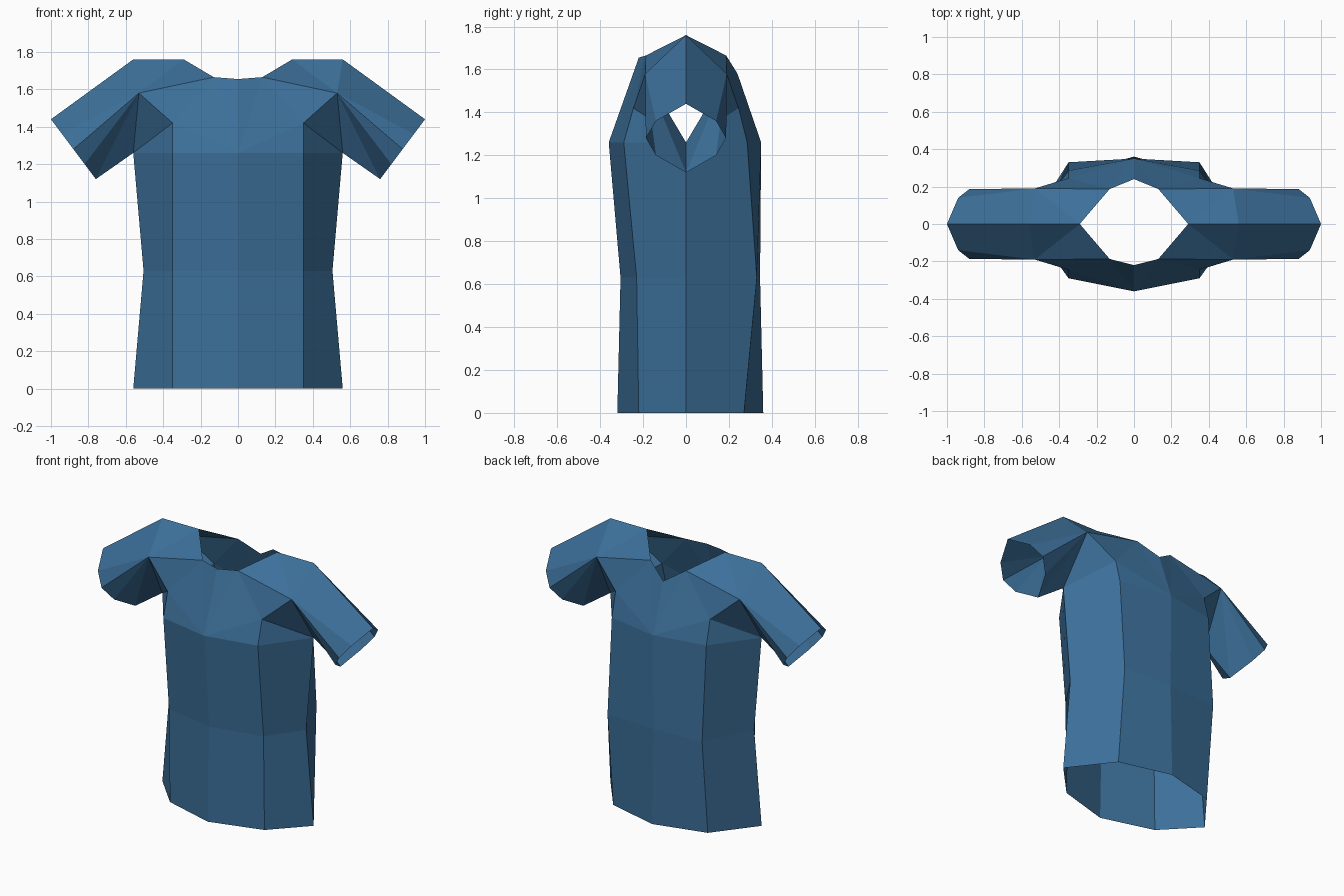
import bpy, bmesh

if "Cube" in bpy.data.objects:
    bpy.data.objects.remove(bpy.data.objects["Cube"])

blue = bpy.data.materials.new("denim blue")
blue.diffuse_color = (0.045, 0.16, 0.32, 1)
blue.use_nodes = True
blue.node_tree.nodes["Principled BSDF"].inputs["Base Color"].default_value = blue.diffuse_color

bm = bmesh.new()


def vert(x, y, z):
    return bm.verts.new((x, y, z))


def face(*vs):
    bm.faces.new(vs)


# Torso rings, right half only: (z, side x, front centre y, front corner y, back corner y, back centre y)
rings = []
for z, x, fc, fk, bk, bc in [(0, 0.56, -0.32, -0.22, 0.27, 0.36),
                             (0.63, 0.505, -0.305, -0.23, 0.33, 0.345),
                             (1.26, 0.56, -0.36, -0.29, 0.285, 0.35)]:
    rings.append([vert(0, fc, z), vert(0.35, fk, z), vert(x, 0, z),
                  vert(0.35, bk, z), vert(0, bc, z)])
for low, high in zip(rings, rings[1:]):
    for i in range(4):
        face(low[i], low[i + 1], high[i + 1], high[i])

# Sleeve cuff ring, from top to bottom and back up
cuff = []
for t, y in [(0, 0), (0.25, -0.14), (0.5, -0.187), (0.75, -0.14), (1, 0),
             (0.75, 0.14), (0.5, 0.187), (0.25, 0.14)]:
    cuff.append(vert(1.0 - 0.24 * t, y, 1.44 - 0.32 * t))

# Shoulder line and armpit, shared by front and back
neck_side, shoulder = vert(0.29, 0, 1.76), vert(0.56, 0, 1.76)
chest = rings[2]
armpit = chest[2]

# Yoke and sleeve for front (s = -1) and back (s = 1)
for s, neck_y, neck_z, mid, corner, order in [
        (-1, 0.22, 1.655, chest[0], chest[1], [0, 1, 2, 3, 4]),
        (1, 0.24, 1.58, chest[4], chest[3], [0, 7, 6, 5, 4])]:
    neck_mid = vert(0, s * neck_y, neck_z)
    neck = vert(0.13, s * 0.187, 1.665)
    fold = vert(0.35, s * 0.245, 1.42)
    arm = vert(0.53, s * 0.19, 1.58)
    c = [cuff[i] for i in order]
    face(neck_side, neck, arm)
    face(neck_side, arm, shoulder)
    face(neck, fold, arm)
    face(neck, neck_mid, mid)
    face(neck, mid, fold)
    face(mid, corner, fold)
    face(fold, corner, armpit)
    face(fold, armpit, arm)
    face(shoulder, arm, c[1], c[0])
    face(arm, c[2], c[1])
    face(arm, c[3], c[2])
    face(arm, c[4], c[3])
    face(arm, armpit, c[4])

bmesh.ops.recalc_face_normals(bm, faces=bm.faces)
# The open shell must face outwards: check a front torso face
bm.faces.ensure_lookup_table()
if bm.faces[0].normal.y > 0:
    bmesh.ops.reverse_faces(bm, faces=bm.faces)

mesh = bpy.data.meshes.new("shirt")
bm.to_mesh(mesh)
bm.free()
mesh.materials.append(blue)
shirt = bpy.data.objects.new("shirt", mesh)
bpy.context.collection.objects.link(shirt)
mirror = shirt.modifiers.new("mirror", 'MIRROR')
mirror.use_clip = True
